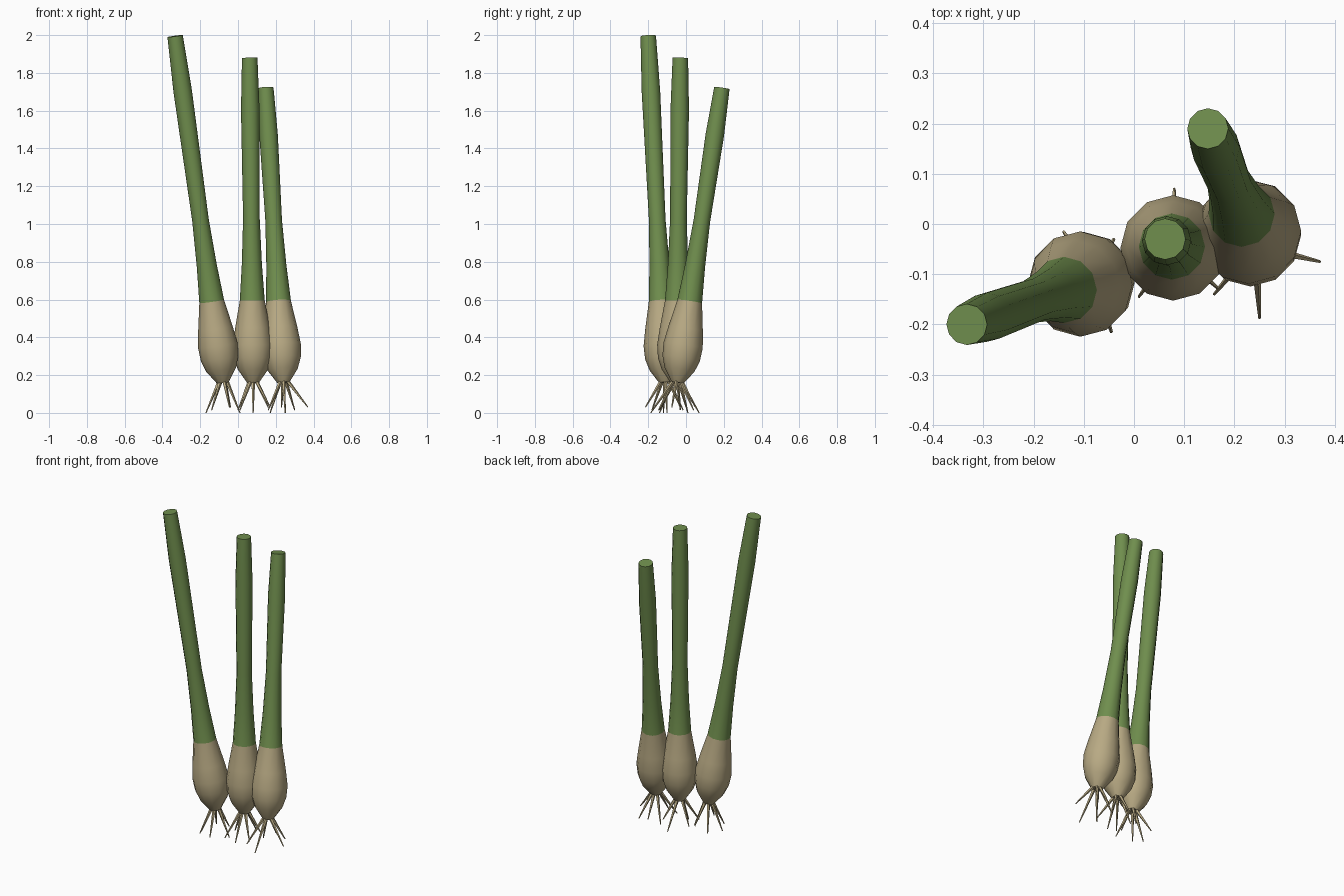
import bpy, bmesh, math
from mathutils import Vector

if "Cube" in bpy.data.objects:
    bpy.data.objects.remove(bpy.data.objects["Cube"])


def material(name, rgb):
    mat = bpy.data.materials.new(name)
    mat.use_nodes = True
    mat.diffuse_color = (*rgb, 1)
    bsdf = next(n for n in mat.node_tree.nodes if n.type == "BSDF_PRINCIPLED")
    bsdf.inputs["Base Color"].default_value = (*rgb, 1)
    return mat


TAN = material("bulb tan", (0.48, 0.40, 0.23))
GREEN = material("leaf green", (0.16, 0.27, 0.075))
SIDES = 12


def ring(bm, centre, axis, radius, sides):
    """Ring of vertices square to the axis."""
    u = (Vector((1, 0, 0)) - axis * axis.x).normalized()
    v = axis.cross(u)
    angles = [math.tau * i / sides for i in range(sides)]
    return [bm.verts.new(centre + radius * (u * math.cos(a) + v * math.sin(a)))
            for a in angles]


def bridge(bm, low, high, index=0):
    n = len(low)
    for i in range(n):
        j = (i + 1) % n
        face = bm.faces.new((low[i], low[j], high[j], high[i]))
        face.material_index = index


def finish(bm, name, materials):
    mesh = bpy.data.meshes.new(name)
    bm.normal_update()
    bm.to_mesh(mesh)
    bm.free()
    for mat in materials:
        mesh.materials.append(mat)
    mesh.shade_smooth()
    mesh.set_sharp_from_angle(angle=math.radians(50))
    obj = bpy.data.objects.new(name, mesh)
    bpy.context.collection.objects.link(obj)


def onion(name, base, top):
    """Bulb and stalk turned around one leaning axis."""
    base, top = Vector(base), Vector(top)
    length = (top - base).length
    axis = (top - base).normalized()
    collar = 0.435
    profile = [(0, 0.032), (0.07, 0.08), (0.13, 0.1), (0.2, 0.105),
               (0.29, 0.092), (collar, 0.066), (0.63, 0.053), (0.87, 0.044),
               (length * 0.84, 0.049), (length, 0.041)]
    bm = bmesh.new()
    rings = [ring(bm, base + axis * d, axis, r, SIDES) for d, r in profile]
    for k in range(len(rings) - 1):
        bridge(bm, rings[k], rings[k + 1], int(profile[k][0] >= collar))
    bm.faces.new(rings[0][::-1])
    bm.faces.new(rings[-1]).material_index = 1
    finish(bm, name, (TAN, GREEN))


def roots(name, base, tips):
    """Thin tapering roots splayed out under the bulb."""
    bm = bmesh.new()
    base = Vector(base)
    for k, (x, y) in enumerate(tips):
        tip = Vector((x, y, 0.015 * (k % 3)))
        out = Vector((x - base.x, y - base.y, 0)).normalized()
        start = base + out * 0.018 + Vector((0, 0, 0.015))
        axis = (tip - start).normalized()
        low = ring(bm, start, axis, 0.011, 5)
        high = ring(bm, tip, axis, 0.003, 5)
        bridge(bm, low, high)
        bm.faces.new(low[::-1])
        bm.faces.new(high)
    finish(bm, name, (TAN,))


# Each plant: base centre, stalk top centre, root tips
PLANTS = {
    "right": ((-0.08, -0.11, 0.16), (-0.333, -0.2, 1.995),
              [(-0.17, -0.12), (-0.14, -0.18), (-0.045, -0.215),
               (0.01, -0.1), (-0.14, -0.015), (-0.04, -0.03)]),
    "middle": ((0.08, -0.05, 0.16), (0.062, -0.03, 1.88),
               [(0.08, -0.14), (0.01, -0.145), (0.17, -0.13),
                (0.08, 0.07), (0, -0.03), (0.16, 0)]),
    "left": ((0.24, -0.045, 0.16), (0.147, 0.19, 1.72),
             [(0.25, -0.187), (0.16, -0.14), (0.37, -0.075),
              (0.17, 0.01), (0.3, 0.04), (0.23, 0.05)]),
}
for side, (base, top, tips) in PLANTS.items():
    onion(side + "_onion", base, top)
    roots(side + "_roots", base, tips)
